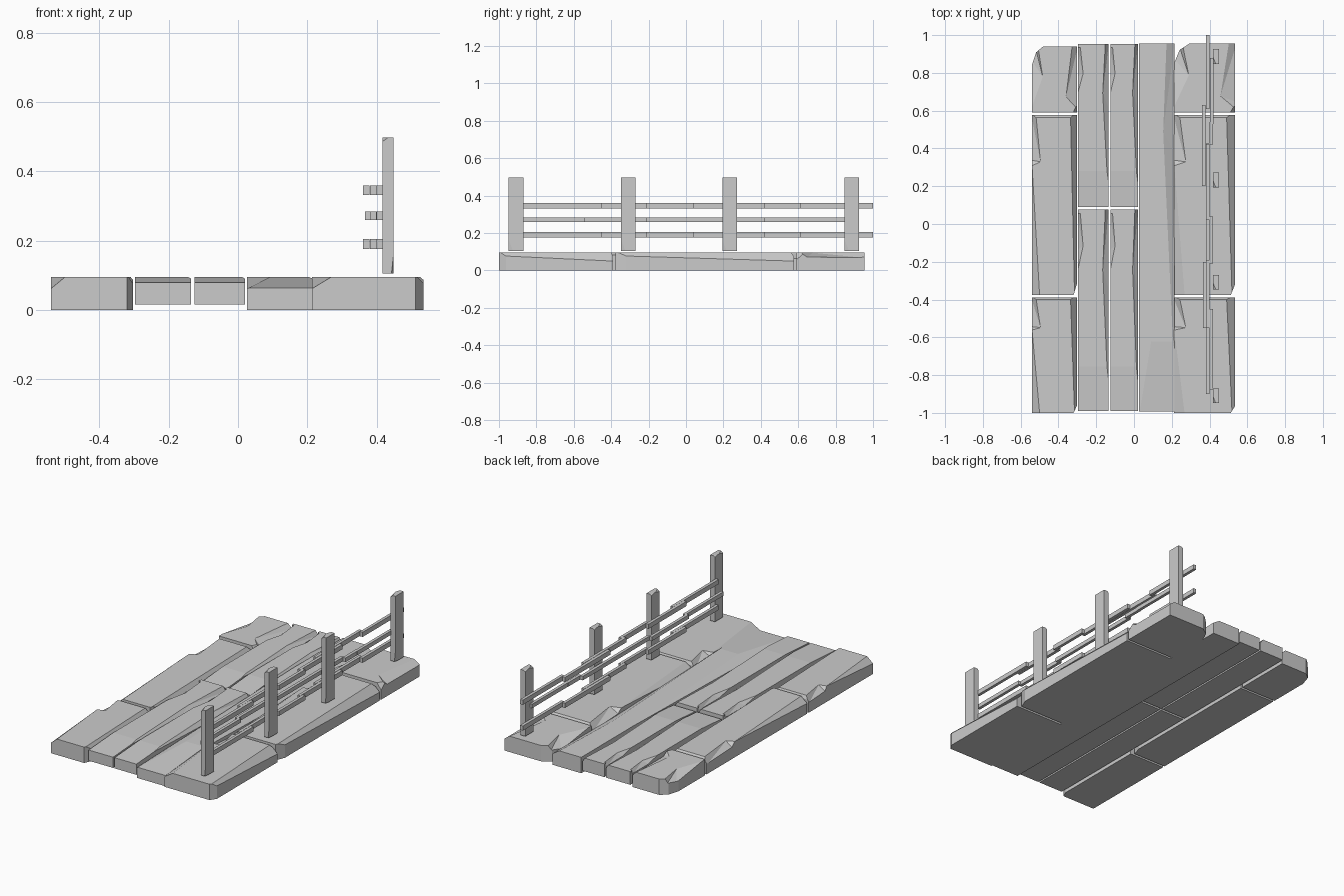
import bpy, bmesh
from mathutils import Vector

if "Cube" in bpy.data.objects:
    bpy.data.objects.remove(bpy.data.objects["Cube"])


def to_object(name, bm):
    bmesh.ops.recalc_face_normals(bm, faces=bm.faces)
    mesh = bpy.data.meshes.new(name)
    bm.to_mesh(mesh)
    bm.free()
    obj = bpy.data.objects.new(name, mesh)
    bpy.context.collection.objects.link(obj)
    return obj


def block(name, x, y, z, planes=(), chips=()):
    """Box worked in 0..1 coordinates: planes slice edges off, chips carve dents."""
    lo = Vector((x[0], y[0], z[0]))
    size = Vector((x[1], y[1], z[1])) - lo

    def place(p):
        return Vector([lo[i] + size[i] * p[i] for i in range(3)])

    bm = bmesh.new()
    bmesh.ops.create_cube(bm, size=1)
    for v in bm.verts:
        v.co += Vector((.5, .5, .5))
    for a, b, c in planes:
        a, b, c = Vector(a), Vector(b), Vector(c)
        n = (b - a).cross(c - a)
        if n.dot(Vector((.5, .5, .3)) - a) > 0:
            n = -n
        cut = bmesh.ops.bisect_plane(bm, geom=bm.verts[:] + bm.edges[:] + bm.faces[:],
                                     plane_co=a, plane_no=n, clear_outer=True)
        edges = [e for e in cut['geom_cut'] if isinstance(e, bmesh.types.BMEdge)]
        if edges:
            bmesh.ops.edgenet_fill(bm, edges=edges)
    for v in bm.verts:
        v.co = place(v.co)
    obj = to_object(name, bm)

    for points in chips:
        bm = bmesh.new()
        for p in points:
            bm.verts.new(place(p))
            bm.verts.new(place((p[0], p[1], 1.3)))
        hull = bmesh.ops.convex_hull(bm, input=bm.verts)
        junk = {g for g in hull['geom_interior'] + hull['geom_unused']
                if isinstance(g, bmesh.types.BMVert)}
        bmesh.ops.delete(bm, geom=list(junk), context='VERTS')
        cutter = to_object("cutter", bm)
        cutter.hide_render = True
        mod = obj.modifiers.new("chip", 'BOOLEAN')
        mod.operation = 'DIFFERENCE'
        mod.solver = 'EXACT'
        mod.object = cutter
        bpy.context.view_layer.objects.active = obj
        bpy.ops.object.modifier_apply(modifier=mod.name)
        bpy.data.objects.remove(cutter)
    return obj


# Outer stone-like slabs: two long ones and one rounded end per side
slab_planes = [
    [(0, .72, 1), (.17, 0, 1), (0, 0, .65)],
    [(.86, 1, 1), (.95, 0, 1), (1, .5, .68)],
    [(.93, 0, 0), (.93, 0, 1), (1, .06, 0)],
    [(0, .985, 1), (1, .985, 1), (0, 1, .8)],
]
slab_chips = [[(.08, 1.02, 1), (.19, .74, 1), (-.03, .715, 1),
               (-.03, 1.02, .6), (-.03, .75, .7)]]
end_planes = [
    [(0, .72, 0), (0, .72, 1), (.09, .91, 0)],
    [(.09, .91, 0), (.09, .91, 1), (.25, 1, 0)],
    [(.92, 0, 1), (1, .12, 1), (1, 0, .6)],
]
end_chips = [
    [(.14, .97, 1), (.24, .54, 1), (-.02, .05, 1), (-.02, .8, .6), (.08, .97, .7)],
    [(.9, 1.02, 1), (.76, .24, 1), (1.03, .04, 1), (1.03, 1.02, .7), (1.03, .15, .72)],
]
for side, x, y_end in (("left", (-.54, -.303), .94), ("right", (.213, .535), .955)):
    block(side + "_front_slab", x, (-1, -.39), (0, .095), slab_planes, slab_chips)
    block(side + "_middle_slab", x, (-.376, .577), (0, .095), slab_planes, slab_chips)
    block(side + "_end_slab", x, (.59, y_end), (0, .095), end_planes, end_chips)

# Narrow inner planks, slightly raised underneath
plank_planes = [[(0, 0, .81), (1, 0, .81), (.5, .22, 1)]]
plank_chips = [
    [(.9, 1.02, 1), (.81, .7, 1), (1.02, -.02, 1), (1.02, 1.02, .65), (1.02, .6, .68)],
    [(.08, .98, 1), (.17, .82, 1), (-.03, .68, 1), (-.03, .98, .7), (-.03, .8, .7)],
]
for i, x in enumerate(((-.297, -.135), (-.125, .02))):
    for end, y in (("front", (-.99, .076)), ("back", (.09, .952))):
        block(f"{end}_plank_{i + 1}", x, y, (.016, .095), plank_planes, plank_chips)

# Full-length plank
block("long_plank", (.026, .215), (-.992, .955), (0, .095),
      [[(0, 0, .68), (1, 0, .68), (.5, .19, 1)],
       [(0, .75, 1), (.34, .2, 1), (0, .2, .75)]],
      [[(.78, 1.02, 1), (.68, .76, 1), (1.02, .05, 1), (1.02, 1.02, .7), (1.02, .7, .65)]])

# Fence posts with worn corners
post_planes = [[(0, 0, .97), (.5, 0, 1), (0, .5, 1)],
               [(1, 0, .15), (.8, 0, 0), (1, .3, 0)],
               [(0, 1, .985), (.3, 1, 1), (0, .7, 1)]]
for i, y in enumerate((-.909, -.308, .233, .887)):
    block(f"post_{i + 1}", (.417, .449), (y - .039, y + .039), (.105, .498), post_planes)

# Fence rails made of short staggered lengths
outer_rail = [(.409, -.88, -.45), (.39, -.55, -.19), (.409, -.21, .04),
              (.39, .02, .42), (.37, .2, .63), (.39, .61, 1)]
middle_rail = [(.39, -.9, -.54), (.375, -.55, -.2), (.392, -.21, .43),
               (.41, .42, .54), (.412, .53, .88)]
for name, z, pieces in (("top_rail", .346, outer_rail), ("middle_rail", .272, middle_rail),
                        ("bottom_rail", .191, outer_rail)):
    h = .012 if pieces is middle_rail else .014
    for i, (x, y0, y1) in enumerate(pieces):
        block(f"{name}_{i + 1}", (x - .009, x + .009), (y0, y1), (z - h, z + h))
